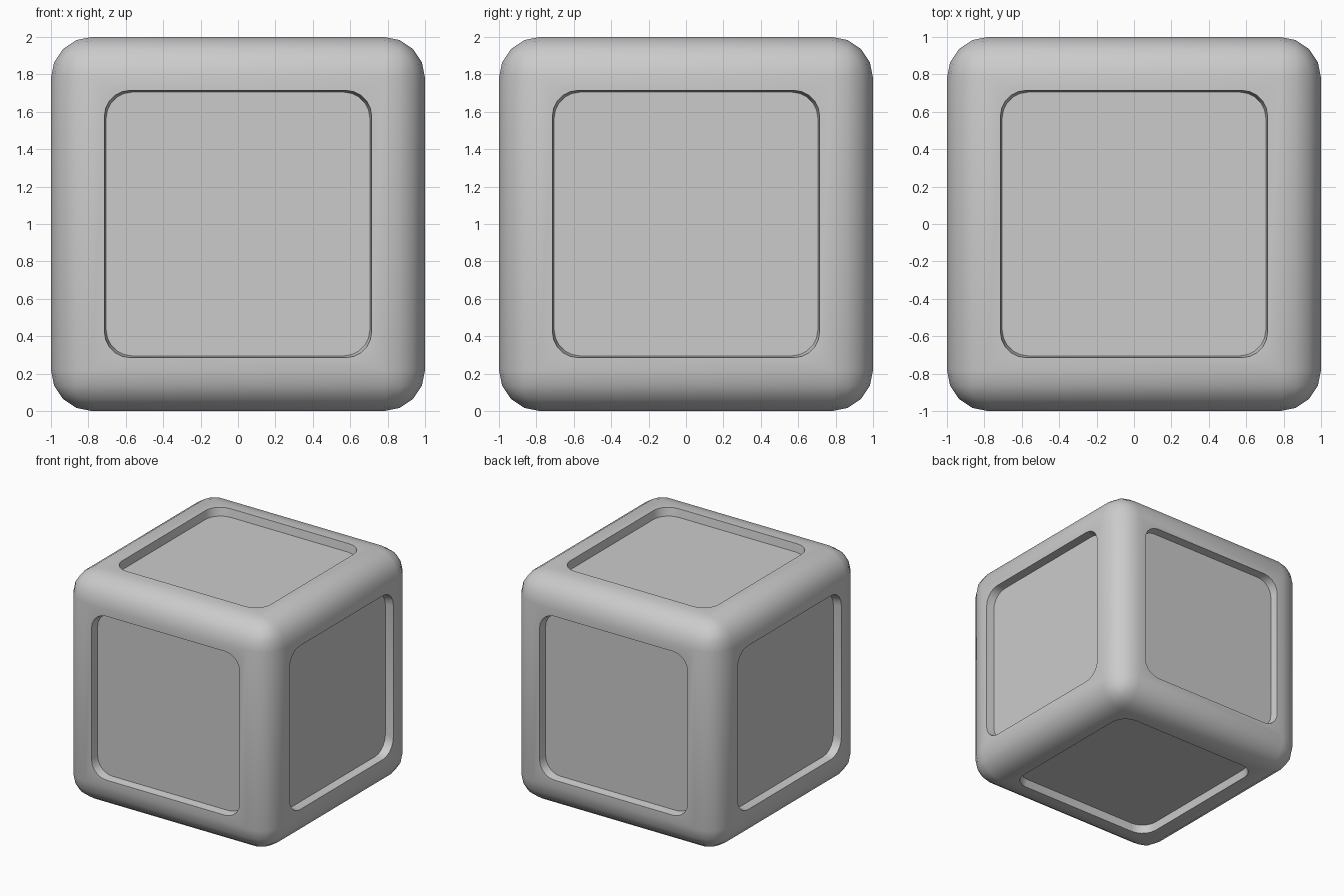
import bpy, bmesh
from math import pi, cos, sin
from mathutils import Matrix

if "Cube" in bpy.data.objects:
    bpy.data.objects.remove(bpy.data.objects["Cube"])

def make_object(name, bm):
    bmesh.ops.recalc_face_normals(bm, faces=bm.faces)
    mesh = bpy.data.meshes.new(name)
    bm.to_mesh(mesh)
    bm.free()
    ob = bpy.data.objects.new(name, mesh)
    bpy.context.collection.objects.link(ob)
    return ob

def rounded_square(half, radius, z, seg=5):
    pts = []
    for k in range(4):
        mid = pi / 4 + k * pi / 2
        cx = (half - radius) * (1 if cos(mid) > 0 else -1)
        cy = (half - radius) * (1 if sin(mid) > 0 else -1)
        for i in range(seg + 1):
            a = k * pi / 2 + i * pi / 2 / seg
            pts.append((cx + radius * cos(a), cy + radius * sin(a), z))
    return pts

# Cube body with rounded edges
bm = bmesh.new()
bmesh.ops.create_cube(bm, size=2)
bmesh.ops.bevel(bm, geom=bm.edges[:], offset=0.22, segments=4, profile=0.5, affect='EDGES')
body = make_object("cube_body", bm)
body.location.z = 1

# Slightly tapered panel recesses, one per side
bm = bmesh.new()
turns = [Matrix.Rotation(i * pi / 2, 4, 'X') for i in range(4)]
turns += [Matrix.Rotation(s * pi / 2, 4, 'Y') for s in (1, -1)]
for turn in turns:
    loops = []
    for half, radius, z in ((0.705, 0.14, 0.93), (0.715, 0.14, 1.0), (0.715, 0.14, 1.1)):
        loops.append([bm.verts.new(turn @ Matrix.Translation(p) @ Matrix().to_translation())
                      for p in rounded_square(half, radius, z)])
    n = len(loops[0])
    for a, b in zip(loops, loops[1:]):
        for i in range(n):
            bm.faces.new((a[i], a[(i + 1) % n], b[(i + 1) % n], b[i]))
    bm.faces.new(loops[0][::-1])
    bm.faces.new(loops[-1])
cutter = make_object("recess_cutter", bm)
cutter.location.z = 1
cutter.hide_render = True
bpy.context.view_layer.update()

# Cut the recesses and bake the result
mod = body.modifiers.new("recesses", 'BOOLEAN')
mod.operation = 'DIFFERENCE'
mod.solver = 'EXACT'
mod.object = cutter
bpy.context.view_layer.objects.active = body
body.select_set(True)
bpy.ops.object.modifier_apply(modifier=mod.name)
bpy.data.objects.remove(cutter)
bpy.ops.object.shade_smooth_by_angle(angle=pi / 6)
